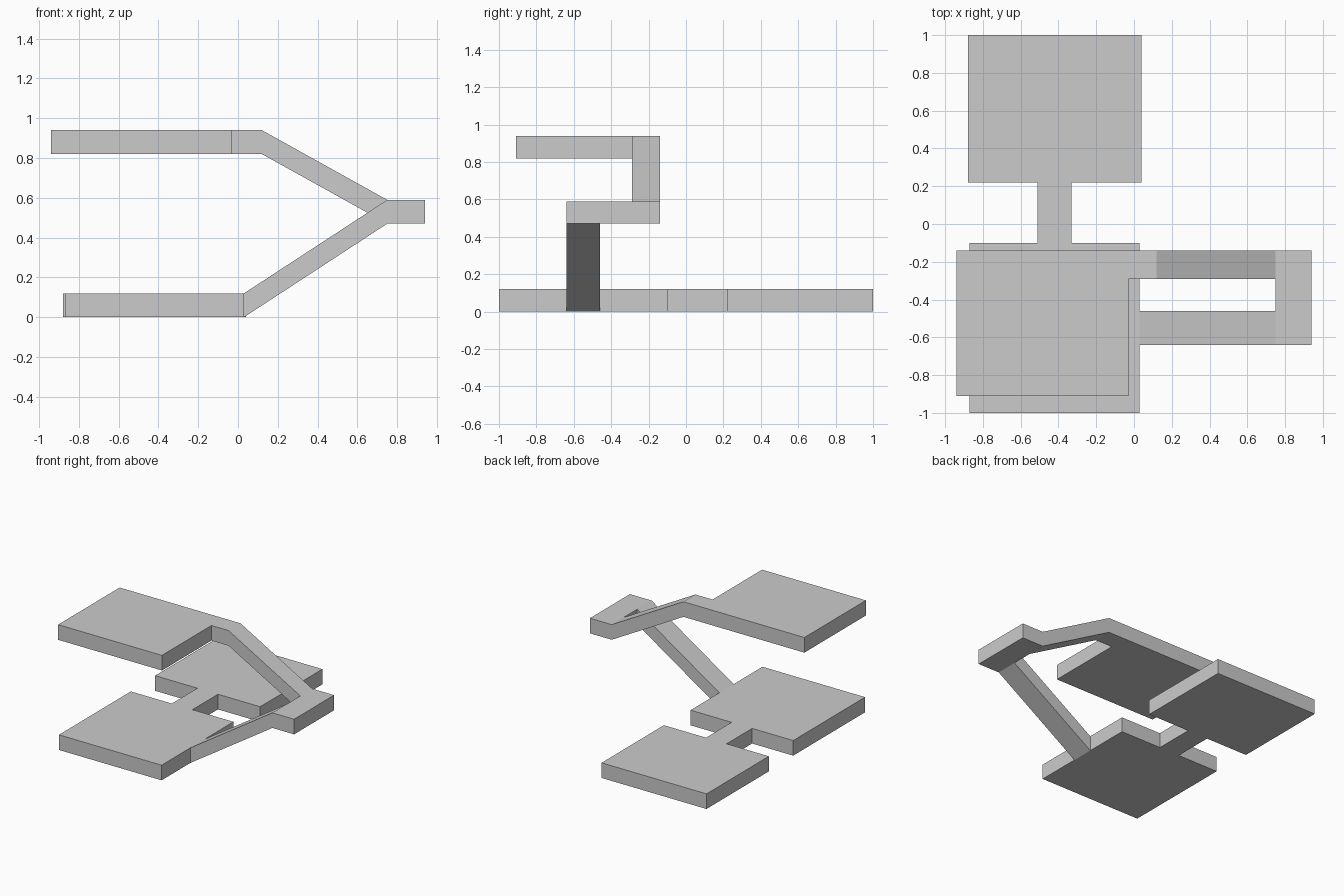
import bpy
import bmesh

if "Cube" in bpy.data.objects:
    bpy.data.objects.remove(bpy.data.objects["Cube"])

THICK = 0.12


def slab(name, outline, open_edges=()):
    """Drop a top outline (counter-clockwise) by THICK; walls on open_edges are left out where parts join."""
    bm = bmesh.new()
    top = [bm.verts.new(p) for p in outline]
    low = [bm.verts.new((x, y, z - THICK)) for x, y, z in outline]
    bm.faces.new(top)
    bm.faces.new(low[::-1])
    n = len(top)
    for i in range(n):
        if i not in open_edges:
            j = (i + 1) % n
            bm.faces.new((low[i], low[j], top[j], top[i]))
    mesh = bpy.data.meshes.new(name)
    bm.to_mesh(mesh)
    bm.free()
    obj = bpy.data.objects.new(name, mesh)
    bpy.context.collection.objects.link(obj)
    return obj


def level(points, z):
    return [(x, y, z) for x, y in points]


def ramp(name, x0, z0, x1, z1, y0, y1):
    return slab(name, [(x0, y0, z0), (x1, y0, z1), (x1, y1, z1), (x0, y1, z0)], (1, 3))


# Heights of the walking surfaces
GROUND, MID, UPPER = THICK, 0.59, 0.94

# Two ground platforms joined by a narrow bridge
slab("ground_floor", level([
    (-0.87, -1.0), (0.03, -1.0), (0.03, -0.64), (0.03, -0.46), (0.03, -0.10),
    (-0.33, -0.10), (-0.33, 0.22), (0.04, 0.22), (0.04, 1.0), (-0.88, 1.0),
    (-0.88, 0.22), (-0.51, 0.22), (-0.51, -0.10), (-0.87, -0.10)], GROUND), (2,))

# Ramp up to the landing
ramp("lower_ramp", 0.03, GROUND, 0.75, MID, -0.64, -0.46)

# Turning landing
slab("landing", level([
    (0.75, -0.64), (0.94, -0.64), (0.94, -0.14),
    (0.75, -0.14), (0.75, -0.29), (0.75, -0.46)], MID), (3, 5))

# Ramp back to the upper platform
ramp("upper_ramp", 0.12, UPPER, 0.75, MID, -0.29, -0.14)

# Upper platform with its short exit strip
slab("upper_floor", level([
    (-0.94, -0.91), (-0.03, -0.91), (-0.03, -0.29),
    (0.12, -0.29), (0.12, -0.14), (-0.94, -0.14)], UPPER), (3,))
